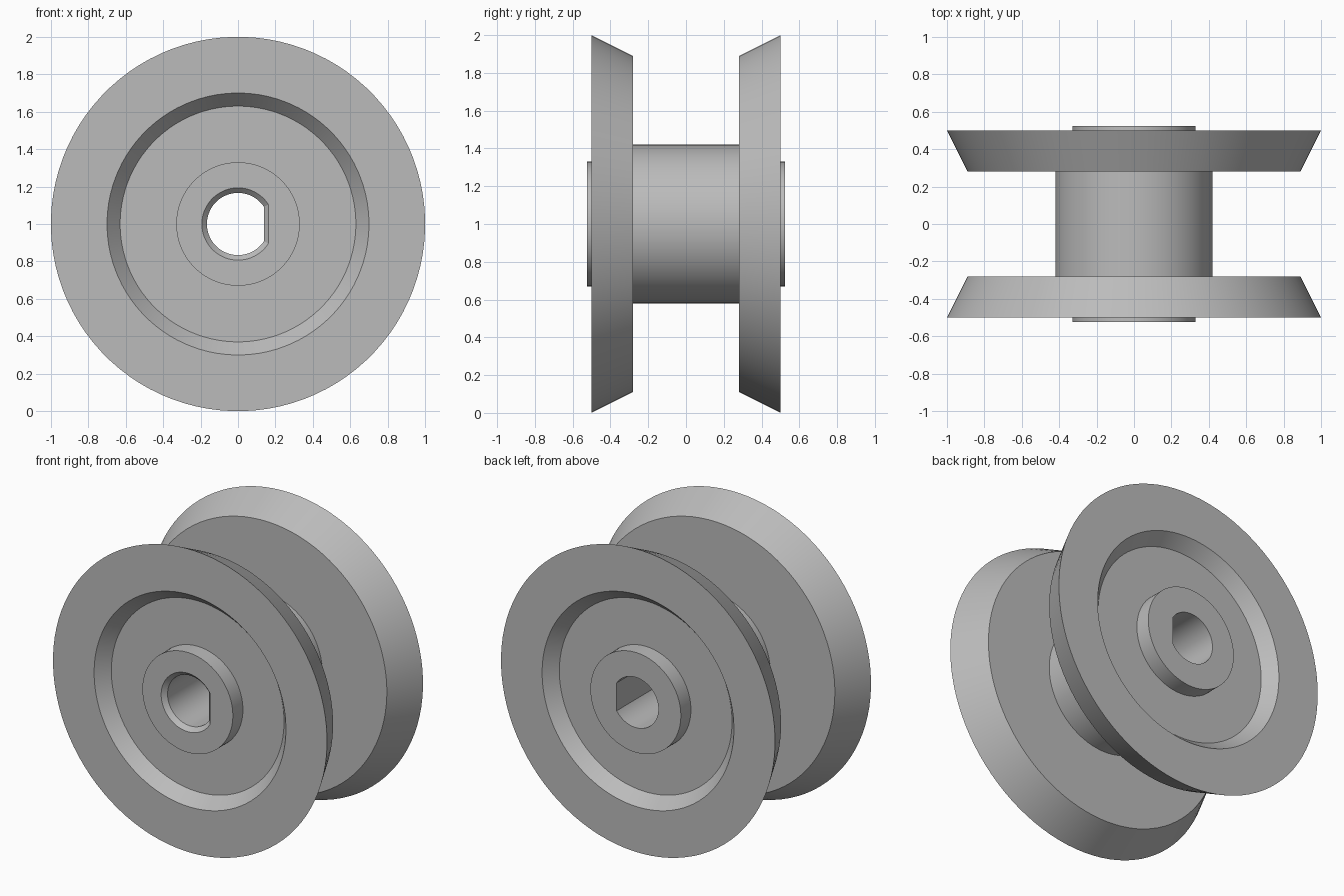
import bpy, bmesh, math

if "Cube" in bpy.data.objects:
    bpy.data.objects.remove(bpy.data.objects["Cube"], do_unlink=True)

SEGMENTS = 96
CENTRE_Z = 1.0

grey = bpy.data.materials.new("plain grey")
grey.use_nodes = True
colour = (0.5, 0.5, 0.5, 1)
grey.diffuse_color = colour
grey.node_tree.nodes["Principled BSDF"].inputs["Base Color"].default_value = colour

bm = bmesh.new()


def ring(radius, y, flat=None):
    """Circle about the y axis, cut by a flat on the +x side if one is given."""
    if flat is None:
        step = 2 * math.pi / SEGMENTS
        start = step / 2
    else:
        start = math.acos(flat / radius)
        step = 2 * (math.pi - start) / (SEGMENTS - 1)
    angles = [start + i * step for i in range(SEGMENTS)]
    return [bm.verts.new((radius * math.cos(a), y, CENTRE_Z + radius * math.sin(a)))
            for a in angles]


# Half profile: hub, recess floor, recess lip, rim, flange bevel, barrel
half = [(0.33, 0.525), (0.33, 0.42), (0.63, 0.42), (0.7, 0.5),
        (1.0, 0.5), (0.89, 0.28), (0.42, 0.28)]
profile = half + [(r, -y) for r, y in reversed(half)]

# D-shaped bore, plain at the back and countersunk at the front
rings = [ring(0.166, 0.525, 0.138)]
rings += [ring(r, y) for r, y in profile]
rings += [ring(0.193, -0.525, 0.163), ring(0.166, -0.497, 0.138)]

# Skin neighbouring rings, closing the loop through the bore
for a, b in zip(rings, rings[1:] + rings[:1]):
    for i in range(SEGMENTS):
        j = (i + 1) % SEGMENTS
        bm.faces.new((a[i], a[j], b[j], b[i]))
bmesh.ops.recalc_face_normals(bm, faces=bm.faces)

mesh = bpy.data.meshes.new("flanged_roller")
bm.to_mesh(mesh)
bm.free()
mesh.materials.append(grey)
roller = bpy.data.objects.new("flanged_roller", mesh)
bpy.context.collection.objects.link(roller)

bpy.ops.object.select_all(action="DESELECT")
roller.select_set(True)
bpy.context.view_layer.objects.active = roller
bpy.ops.object.shade_smooth_by_angle(angle=math.radians(25))
